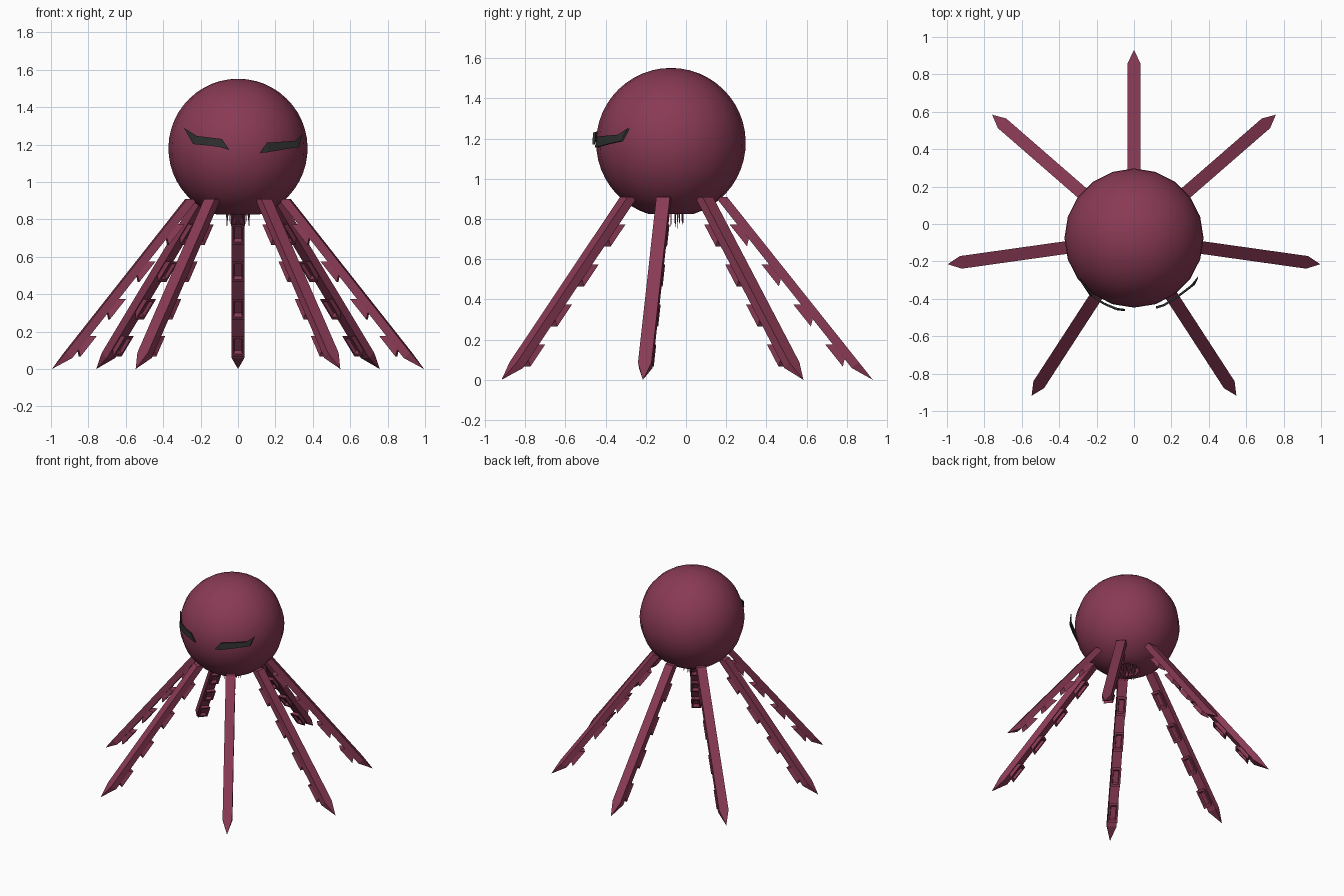
import bpy, bmesh, math
from mathutils import Vector, Matrix

if "Cube" in bpy.data.objects:
    bpy.data.objects.remove(bpy.data.objects["Cube"])

CY = -0.075                     # body axis in y
CZ, R = 1.18, 0.372             # head centre height and radius


def material(name, rgb):
    m = bpy.data.materials.new(name)
    m.diffuse_color = (*rgb, 1)
    m.use_nodes = True
    m.node_tree.nodes["Principled BSDF"].inputs["Base Color"].default_value = m.diffuse_color
    return m


MAROON = material("maroon skin", (0.25, 0.042, 0.088))
DARK = material("dark eye", (0.03, 0.032, 0.03))


def make(name, bm, mat, smooth=False):
    bmesh.ops.recalc_face_normals(bm, faces=bm.faces)
    me = bpy.data.meshes.new(name)
    bm.to_mesh(me)
    bm.free()
    me.materials.append(mat)
    ob = bpy.data.objects.new(name, me)
    bpy.context.collection.objects.link(ob)
    if smooth:
        bpy.context.view_layer.objects.active = ob
        ob.select_set(True)
        bpy.ops.object.shade_smooth_by_angle(angle=math.radians(35))
        ob.select_set(False)
    return ob


# Head: spun profile, cut flat below with a shallow mouth hollow
bm = bmesh.new()
end = math.acos((0.825 - CZ) / R)
prof = [(R * math.sin(end * i / 22), CZ + R * math.cos(end * i / 22)) for i in range(23)]
prof += [(0.085, 0.825), (0.075, 0.86), (0, 0.87)]
vs = [bm.verts.new((0, r, z)) for r, z in prof]
es = [bm.edges.new(p) for p in zip(vs, vs[1:])]
bmesh.ops.spin(bm, geom=vs + es, cent=(0, 0, 0), axis=(0, 0, 1),
               angle=math.tau, steps=20, use_duplicate=False)
bmesh.ops.remove_doubles(bm, verts=bm.verts, dist=1e-4)
bmesh.ops.translate(bm, verts=bm.verts, vec=(0, CY, 0))
make("head", bm, MAROON, smooth=True)

# Teeth: two rings of thin spikes in the mouth
bm = bmesh.new()
for count, radius, tip in ((16, 0.06, 0.765), (10, 0.035, 0.75)):
    for i in range(count):
        a = math.tau * i / count
        h = 0.865 - tip
        bmesh.ops.create_cone(
            bm, segments=5, radius1=0.0005, radius2=0.006, depth=h, cap_ends=True,
            matrix=Matrix.Translation((radius * math.cos(a), CY + radius * math.sin(a), tip + h / 2)))
make("teeth", bm, MAROON)

# Tentacle frame: local x outwards, z up, top face from TOP to TIP
TIP, TOP = Vector((1.005, 0, 0)), Vector((0.28, 0, 0.91))
UP = (TOP - TIP).normalized()               # along the limb
IN = Vector((-UP.z, 0, UP.x))               # towards the underside
W, T = 0.034, 0.046                         # half width, thickness


def point(s, depth, y):
    return TIP + UP * s + IN * depth + Vector((0, y, 0))


def tentacle(bm):
    neck = [point(0.112, d, y) for d, y in ((0, -W), (0, W), (T, W), (T, -W))]
    # The upper end is cut level
    top = [p + UP * ((0.91 - p.z) / UP.z) for p in neck]
    a = [bm.verts.new(p) for p in neck]
    b = [bm.verts.new(p) for p in top]
    tip = bm.verts.new(TIP)
    bm.faces.new(b)
    for i in range(4):
        j = (i + 1) % 4
        bm.faces.new((a[i], a[j], b[j], b[i]))
        bm.faces.new((a[j], a[i], tip))


def sucker(bm, s):
    # Flared cup with a sunken face
    rings = []
    for depth, hl, hw in ((T - 0.002, 0.045, 0.026), (T + 0.03, 0.07, W),
                          (T + 0.03, 0.052, 0.022), (T + 0.012, 0.042, 0.018)):
        rings.append([bm.verts.new(point(s + u * hl, depth, v * hw))
                      for u, v in ((-1, -1), (1, -1), (1, 1), (-1, 1))])
    for lo, hi in zip(rings, rings[1:]):
        for i in range(4):
            j = (i + 1) % 4
            bm.faces.new((lo[i], lo[j], hi[j], hi[i]))
    bm.faces.new(rings[0])
    bm.faces.new(rings[-1])


# Seven tentacles, fanned out symmetrically around the back one
for k in range(-3, 4):
    place = Matrix.Translation((0, CY, 0)) @ Matrix.Rotation(math.radians(90 + 49 * k), 4, 'Z')
    for name, parts in (("tentacle", 0), ("suckers", 4)):
        bm = bmesh.new()
        if parts:
            for n in range(parts):
                sucker(bm, 0.215 + 0.255 * n)
        else:
            tentacle(bm)
        bmesh.ops.transform(bm, matrix=place, verts=bm.verts)
        make(f"{name}_{k + 4}", bm, MAROON)


# Eyes: bent slanted plates just off the head, as pairs of upper and lower points
def eye(name, columns):
    bm = bmesh.new()
    rows = []
    for x, y, z, x2, y2, z2 in columns:
        rows.append([bm.verts.new(p) for p in
                     ((x, y, z), (x2, y2, z2), (x2, y2 + 0.012, z2), (x, y + 0.012, z))])
    for a, b in zip(rows, rows[1:]):
        for i in range(4):
            j = (i + 1) % 4
            bm.faces.new((a[i], a[j], b[j], b[i]))
    bm.faces.new(rows[0])
    bm.faces.new(rows[-1])
    make(name, bm, DARK)


eye("left_eye", [(-0.289, -0.305, 1.289, -0.284, -0.308, 1.28),
                 (-0.219, -0.392, 1.246, -0.24, -0.378, 1.203),
                 (-0.152, -0.436, 1.238, -0.165, -0.43, 1.195),
                 (-0.086, -0.462, 1.23, -0.096, -0.46, 1.187),
                 (-0.052, -0.466, 1.18, -0.048, -0.466, 1.171)])
eye("right_eye", [(0.342, -0.292, 1.251, 0.34, -0.295, 1.243),
                  (0.305, -0.338, 1.22, 0.326, -0.325, 1.187),
                  (0.23, -0.395, 1.215, 0.243, -0.388, 1.174),
                  (0.155, -0.442, 1.21, 0.165, -0.438, 1.16),
                  (0.122, -0.452, 1.165, 0.118, -0.452, 1.155)])
